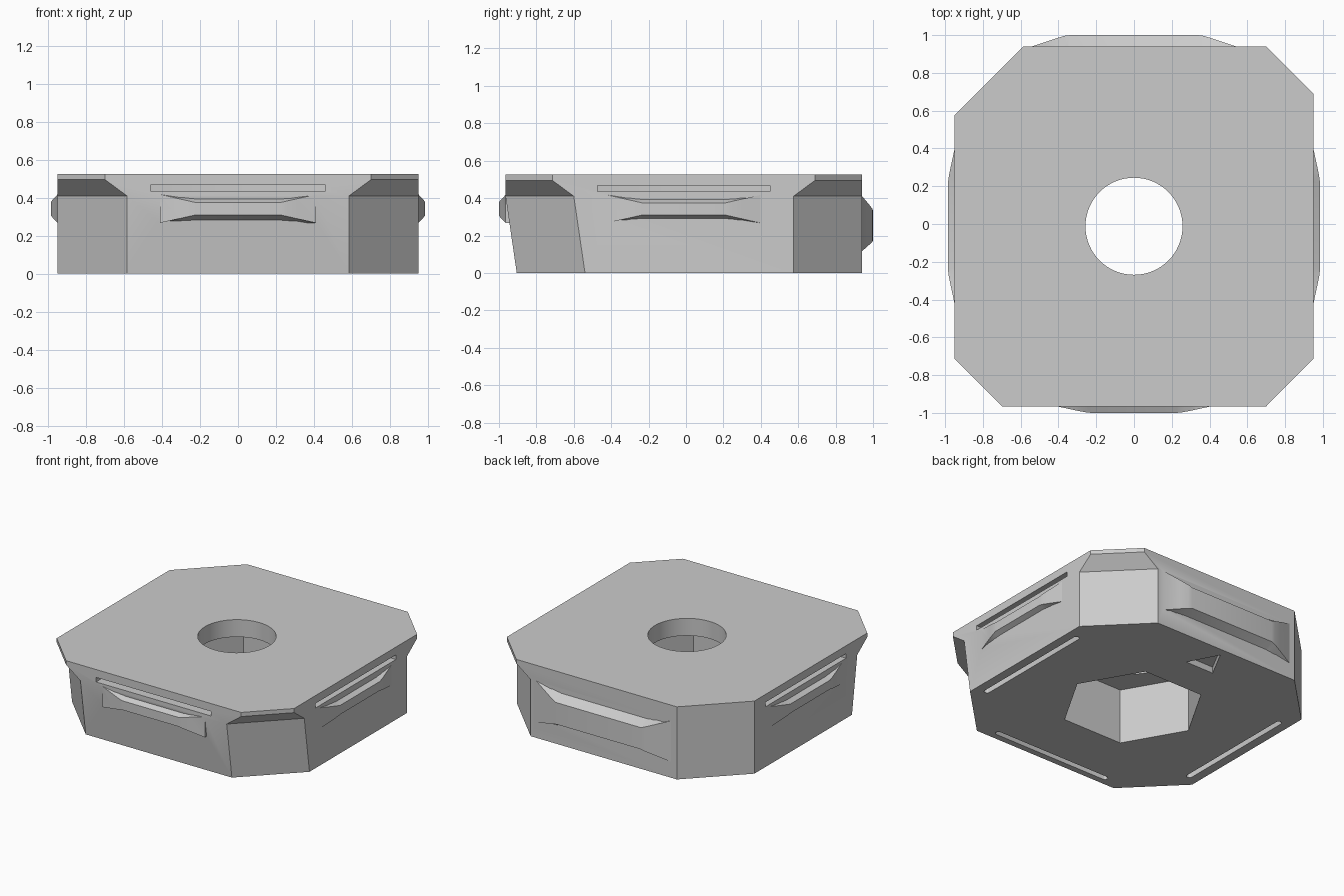
import bpy, bmesh, math
from mathutils import Matrix

if "Cube" in bpy.data.objects:
    bpy.data.objects.remove(bpy.data.objects["Cube"])

CY = -0.012  # depth centre of the body


def make_object(name, bm):
    bmesh.ops.recalc_face_normals(bm, faces=bm.faces)
    me = bpy.data.meshes.new(name)
    bm.to_mesh(me)
    bm.free()
    ob = bpy.data.objects.new(name, me)
    bpy.context.collection.objects.link(ob)
    return ob


def loft(name, rings, matrix=Matrix()):
    """Skin a list of equal-length point rings and cap both ends."""
    bm = bmesh.new()
    vs = [[bm.verts.new(matrix @ Matrix.Translation(p).translation) for p in r] for r in rings]
    n = len(rings[0])
    for a, b in zip(vs, vs[1:]):
        for i in range(n):
            j = (i + 1) % n
            bm.faces.new((a[i], a[j], b[j], b[i]))
    bm.faces.new(vs[0][::-1])
    bm.faces.new(vs[-1])
    return make_object(name, bm)


def prism(name, pts, z0, z1, matrix=Matrix()):
    return loft(name, [[(x, y, z) for x, y in pts] for z in (z0, z1)], matrix)


def circle(r, n, cy=0.0):
    return [(r * math.cos(2 * math.pi * i / n), cy + r * math.sin(2 * math.pi * i / n))
            for i in range(n)]


def combine(target, tool, operation):
    mod = target.modifiers.new(operation.lower(), 'BOOLEAN')
    mod.object, mod.operation, mod.solver = tool, operation, 'EXACT'
    bpy.context.view_layer.objects.active = target
    bpy.ops.object.modifier_apply(modifier=mod.name)
    bpy.data.objects.remove(tool, do_unlink=True)


# Body: square plate whose three small top corners step in to larger cuts below
def outline(z, front, c):
    X, B, K = 0.95, 0.94, 0.365
    return [(x, y, z) for x, y in (
        (-X + c, front), (X - c, front), (X, front + c), (X, B - c),
        (X - c, B), (-X + K, B), (-X, B - K), (-X, front + c))]


body = loft("tile_body", [outline(0, -0.905, 0.365), outline(0.41, -0.965, 0.365),
                          outline(0.495, -0.965, 0.25), outline(0.525, -0.965, 0.25)])


# Snap ridges: local x runs along the edge, local -y points outward
def ridge(name, matrix, a, b, depth, z0, z1, s0, s1):
    steps = [(a, 0), (b + 0.45 * (a - b), 0.62), (b + 0.15 * (a - b), 0.93), (b, 1)]
    stations = [(-x, t) for x, t in steps] + [(x, t) for x, t in reversed(steps)]
    rings = []
    for x, t in stations:
        k = (x - math.copysign(b, x)) / (a - b) if abs(x) > b else 0
        k = 1 - abs(k)
        lo, hi = z0 + s0 * k, z1 - s1 * k
        rings.append([(x, 0.05, z0), (x, -depth * t, lo), (x, -depth * t, hi), (x, 0.05, z1)])
    return loft(name, rings, matrix)


def side(x, y, deg):
    return Matrix.Translation((x, y, 0)) @ Matrix.Rotation(math.radians(deg), 4, 'Z')


front, right = side(0, -0.965, 0), side(0.95, CY, 90)
left, back = side(-0.95, CY, -90), side(0, 0.94, 180)

for name, m in (("front_ridge", front), ("right_ridge", right), ("left_ridge", left)):
    combine(body, ridge(name, m, 0.41, 0.225, 0.035, 0.267, 0.417, 0.042, 0.042), 'UNION')
combine(body, ridge("back_ridge", back, 0.54, 0.34, 0.06, 0.115, 0.412, 0.06, 0.08), 'UNION')


# Flexible walls: a slit behind each one and a gap above its ridge
def slit(half, y, r, n=6):
    pts = []
    for sgn, start in ((1, -90), (-1, 90)):
        for i in range(n + 1):
            ang = math.radians(start + 180 * i / n)
            pts.append((sgn * (half - r) + r * math.cos(ang), y + r * math.sin(ang)))
    return pts


for m, y in ((front, 0.125), (right, 0.085), (left, 0.085)):
    combine(body, prism("slit_cutter", slit(0.475, y, 0.02), -0.1, 0.468, m), 'DIFFERENCE')
    gap = [(-0.46, -0.1), (0.46, -0.1), (0.46, y), (-0.46, y)]
    combine(body, prism("gap_cutter", gap, 0.435, 0.468, m), 'DIFFERENCE')

# Bolt hole, hexagonal nut pocket and triangular mark underneath
combine(body, prism("nut_cutter", circle(0.475, 6, CY), -0.1, 0.4), 'DIFFERENCE')
combine(body, prism("hole_cutter", circle(0.257, 64, CY), 0.3, 0.7), 'DIFFERENCE')
combine(body, prism("mark_cutter", [(-0.113, 0.667), (0.113, 0.667), (0, 0.88)], -0.1, 0.045),
        'DIFFERENCE')

# Single grey finish
grey = bpy.data.materials.new("grey")
grey.diffuse_color = (0.6, 0.6, 0.6, 1)
grey.use_nodes = True
grey.node_tree.nodes["Principled BSDF"].inputs["Base Color"].default_value = grey.diffuse_color
body.data.materials.clear()
body.data.materials.append(grey)
for p in body.data.polygons:
    p.material_index = 0
bpy.ops.object.select_all(action='DESELECT')
body.select_set(True)
bpy.context.view_layer.objects.active = body
bpy.ops.object.shade_smooth_by_angle(angle=math.radians(25))
